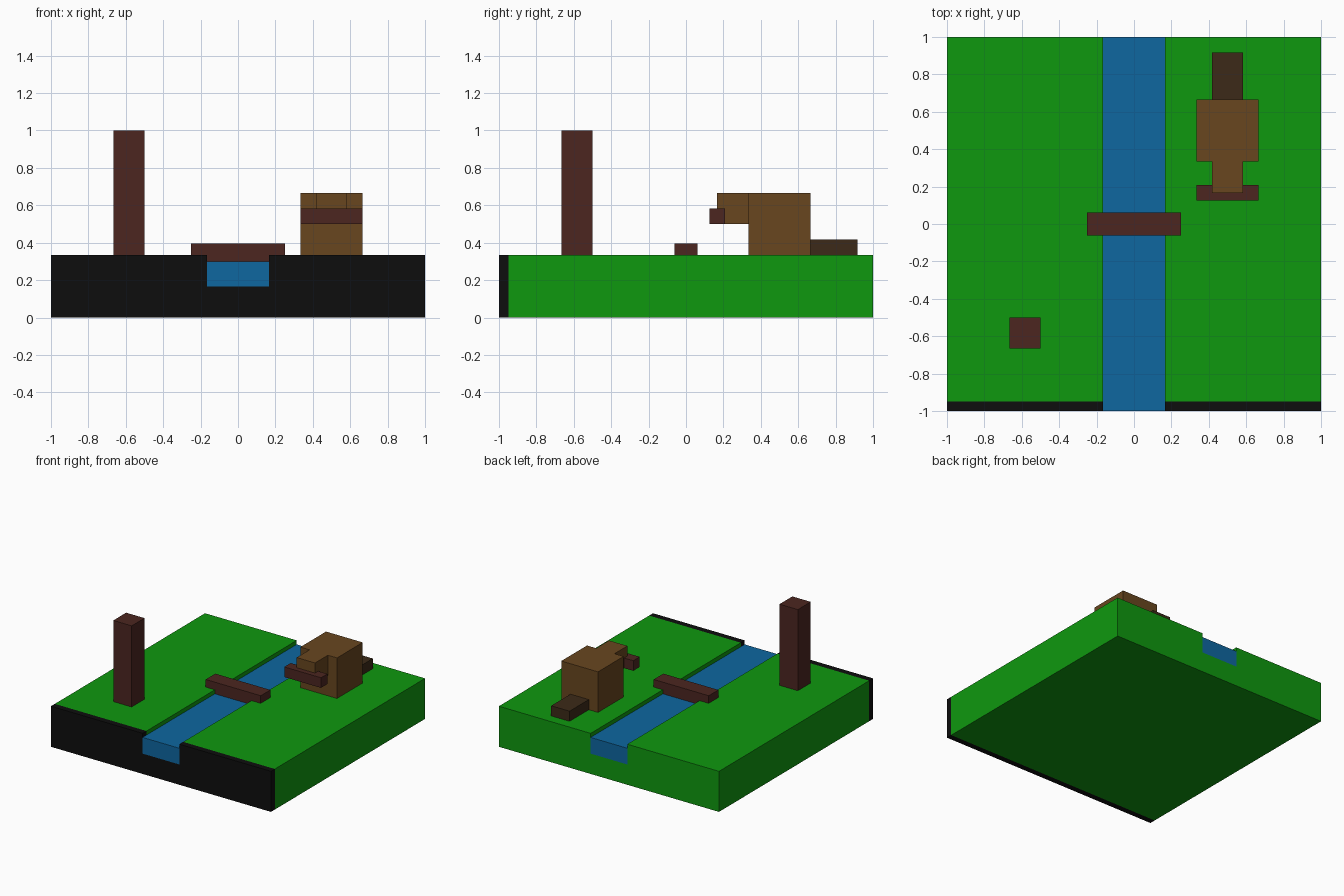
import bpy
import bmesh

if "Cube" in bpy.data.objects:
    bpy.data.objects.remove(bpy.data.objects["Cube"])


def srgb(r, g, b):
    lin = [((c / 255 + 0.055) / 1.055) ** 2.4 if c > 10 else c / 255 / 12.92 for c in (r, g, b)]
    return (*lin, 1.0)


def material(name, r, g, b):
    mat = bpy.data.materials.new(name)
    mat.diffuse_color = srgb(r, g, b)
    mat.use_nodes = True
    mat.node_tree.nodes["Principled BSDF"].inputs["Base Color"].default_value = mat.diffuse_color
    return mat


GREEN = material("grass", 15, 152, 15)
BLACK = material("soil", 13, 13, 13)
BLUE = material("water", 14, 103, 160)
WOOD = material("wood", 76, 38, 32)
FUR = material("fur", 104, 70, 31)
DARK = material("dark_fur", 60, 42, 24)


def extrude_y(name, profile, y0, y1, mat):
    """Prism from an (x, z) profile swept from y0 to y1."""
    bm = bmesh.new()
    face = bm.faces.new([bm.verts.new((x, y0, z)) for x, z in profile])
    moved = bmesh.ops.extrude_face_region(bm, geom=[face])["geom"]
    verts = [v for v in moved if isinstance(v, bmesh.types.BMVert)]
    bmesh.ops.translate(bm, verts=verts, vec=(0, y1 - y0, 0))
    bmesh.ops.recalc_face_normals(bm, faces=bm.faces)
    mesh = bpy.data.meshes.new(name)
    bm.to_mesh(mesh)
    bm.free()
    mesh.materials.append(mat)
    obj = bpy.data.objects.new(name, mesh)
    bpy.context.collection.objects.link(obj)
    return obj


def box(name, x0, x1, y0, y1, z0, z1, mat):
    return extrude_y(name, [(x0, z0), (x1, z0), (x1, z1), (x0, z1)], y0, y1, mat)


U = 1 / 12   # grid unit of the model
G = 4 * U    # ground level

# Ground slab with a river channel, and its dark front bank
channel = [(-1, 0), (1, 0), (1, G), (2 * U, G), (2 * U, 2 * U),
           (-2 * U, 2 * U), (-2 * U, G), (-1, G)]
extrude_y("ground", channel, -0.95, 1, GREEN)
extrude_y("front_bank", channel, -1, -0.95, BLACK)

# River
box("river", -2 * U, 2 * U, -1, 1, 2 * U, 0.30, BLUE)

# Floating log across the river and upright tree trunk
box("log_bridge", -0.25, 0.25, -0.0625, 0.0625, G - 0.0625, G + 0.0625, WOOD)
box("tree_trunk", -8 * U, -6 * U, -8 * U, -6 * U, G, 1.0, WOOD)

# Animal: body, head, tail and the stick in its mouth
box("body", 4 * U, 8 * U, 4 * U, 8 * U, G, 8 * U, FUR)
box("head", 5 * U, 7 * U, 2 * U, 4 * U, 6 * U, 8 * U, FUR)
box("tail", 5 * U, 7 * U, 8 * U, 11 * U, G, 5 * U, DARK)
box("stick", 4 * U, 8 * U, 1.5 * U, 2.5 * U, 6 * U, 7 * U, WOOD)
